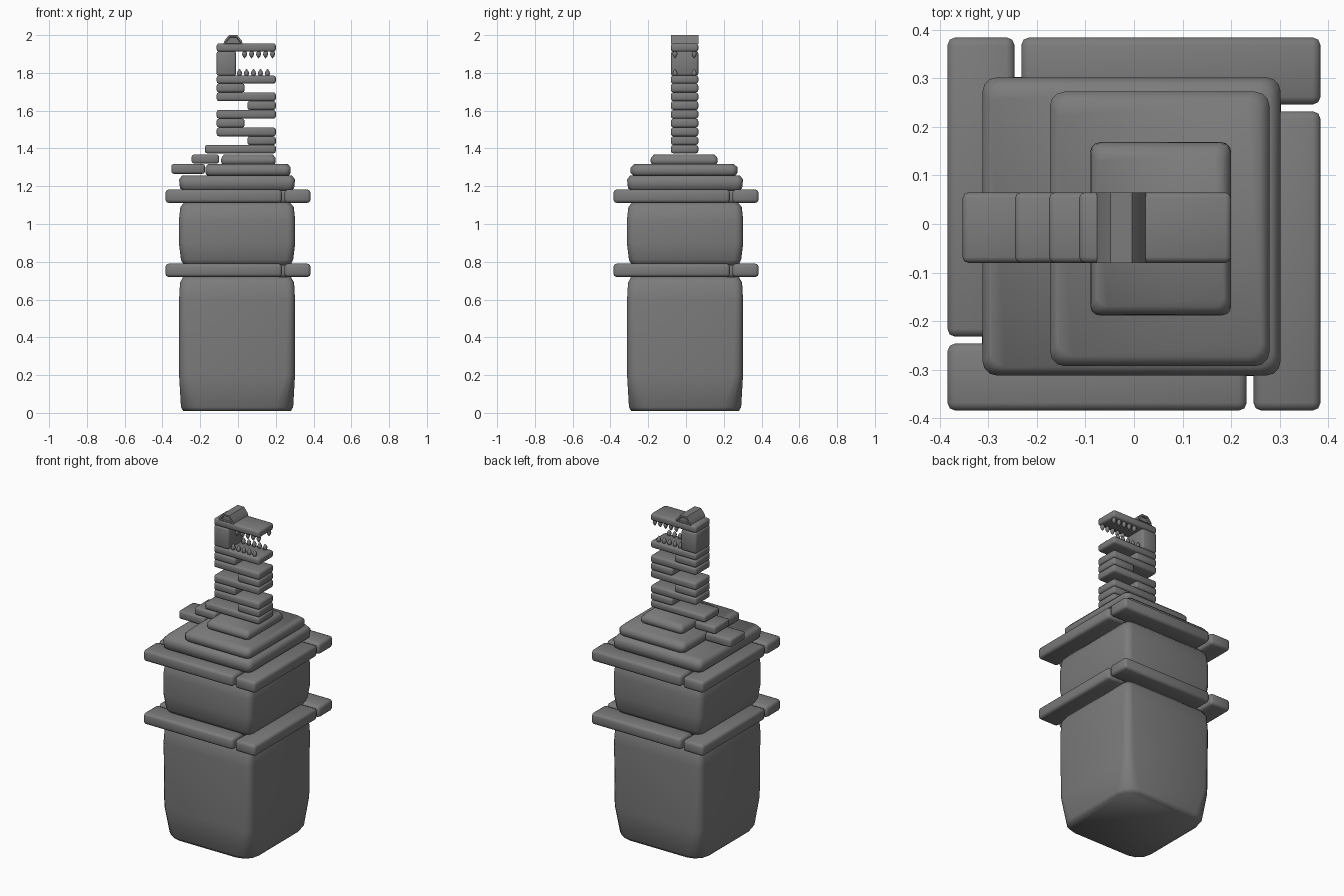
import bpy
import bmesh
from math import cos, sin, pi, radians

if "Cube" in bpy.data.objects:
    bpy.data.objects.remove(bpy.data.objects["Cube"])

grey = bpy.data.materials.new("stone_grey")
grey.use_nodes = True
colour = (0.2, 0.2, 0.2, 1)
grey.diffuse_color = colour
grey.node_tree.nodes["Principled BSDF"].inputs["Base Color"].default_value = colour

Y0, Y1 = -0.08, 0.065  # shared width of neck, head and tail


def finish(name, bm, angle=60):
    bmesh.ops.recalc_face_normals(bm, faces=bm.faces)
    mesh = bpy.data.meshes.new(name)
    bm.to_mesh(mesh)
    bm.free()
    mesh.materials.append(grey)
    obj = bpy.data.objects.new(name, mesh)
    bpy.context.collection.objects.link(obj)
    bpy.ops.object.select_all(action="DESELECT")
    obj.select_set(True)
    bpy.context.view_layer.objects.active = obj
    bpy.ops.object.shade_smooth_by_angle(angle=radians(angle))
    return obj


def slab(name, x0, x1, y0, y1, z0, z1, bevel=0.012):
    """Soft-edged block between two corners."""
    bm = bmesh.new()
    bmesh.ops.create_cube(bm, size=1)
    for v in bm.verts:
        v.co = (x1 if v.co.x > 0 else x0, y1 if v.co.y > 0 else y0, z1 if v.co.z > 0 else z0)
    bmesh.ops.bevel(bm, geom=bm.edges[:], offset=bevel, segments=2, profile=0.5, affect="EDGES")
    return finish(name, bm)


def loft(name, rings, cx, cy, ratio=1.0):
    """Rounded-square rings (height, half width, corner radius) skinned into a solid."""
    bm = bmesh.new()
    loops = []
    for z, half, rad in rings:
        loop = []
        for q in range(4):
            a = q * pi / 2 + pi / 4
            for step in (-1, -0.33, 0.33, 1):
                t = a + step * pi / 4
                sx, sy = (1 if cos(a) > 0 else -1), (1 if sin(a) > 0 else -1)
                x = sx * (half - rad) + rad * cos(t)
                y = sy * (half * ratio - rad) + rad * sin(t)
                loop.append(bm.verts.new((cx + x, cy + y, z)))
        loops.append(loop)
    for low, high in zip(loops, loops[1:]):
        for i in range(len(low)):
            j = (i + 1) % len(low)
            bm.faces.new((low[i], low[j], high[j], high[i]))
    bm.faces.new(loops[0])
    bm.faces.new(loops[-1])
    return finish(name, bm)


# Tower blocks
loft("lower_body", [(0.01, 0.285, 0.09), (0.03, 0.297, 0.09), (0.2, 0.307, 0.05),
                    (0.6, 0.307, 0.04), (0.69, 0.302, 0.04), (0.72, 0.285, 0.04)], -0.005, -0.005)
loft("upper_body", [(0.78, 0.28, 0.04), (0.81, 0.297, 0.04), (0.9, 0.308, 0.04),
                    (1.02, 0.308, 0.04), (1.09, 0.3, 0.04), (1.115, 0.28, 0.04)], -0.005, -0.005)
loft("roof_base", [(1.175, 0.285, 0.03), (1.19, 0.302, 0.03), (1.235, 0.307, 0.03),
                   (1.258, 0.29, 0.03)], -0.005, -0.005)
loft("roof_middle", [(1.255, 0.215, 0.03), (1.27, 0.226, 0.03), (1.3, 0.226, 0.03),
                     (1.318, 0.21, 0.03)], 0.053, -0.01, 1.25)
loft("roof_top", [(1.315, 0.138, 0.02), (1.33, 0.145, 0.02), (1.35, 0.143, 0.02),
                  (1.368, 0.13, 0.02)], 0.055, -0.01, 1.23)

# Two pinwheel ledges, four beams each
for label, z in (("lower", 0.72), ("upper", 1.112)):
    for side, (x0, x1, y0, y1) in {"front": (-0.384, 0.232, -0.384, -0.246),
                                   "left": (0.246, 0.384, -0.384, 0.232),
                                   "back": (-0.232, 0.384, 0.246, 0.384),
                                   "right": (-0.384, -0.246, -0.232, 0.384)}.items():
        slab(f"{label}_ledge_{side}", x0, x1, y0, y1, z, z + 0.07, 0.016)

# Tail steps
slab("tail_end", -0.353, -0.175, Y0, Y1, 1.266, 1.318)
slab("tail_step", -0.245, -0.1, Y0, Y1, 1.32, 1.368)
slab("neck_base", -0.175, 0.2, Y0, Y1, 1.374, 1.418)

# Zigzag neck: full plates joined alternately at the front and the rear
FULL, FRONT, REAR = (-0.113, 0.2), (0.05, 0.2), (-0.113, 0.035)
z = 1.418
for i, (x0, x1) in enumerate((FRONT, FULL, REAR, FULL, FRONT, FULL, REAR)):
    slab(f"neck_plate_{i + 1}", x0, x1, Y0, Y1, z, z + 0.0465)
    z += 0.0465

# Head
slab("lower_jaw", *FULL, Y0, Y1, 1.743, 1.786)
slab("head_back", -0.113, -0.01, Y0, Y1, 1.784, 1.915)
slab("upper_jaw", *FULL, Y0, Y1, 1.912, 1.956)

# Brow with a recessed eye at each end
bm = bmesh.new()
ends = []
for y in (Y0, Y1):
    ends.append([bm.verts.new((x, y, h)) for x, h in
                 ((-0.077, 1.952), (0.025, 1.952), (0.02, 1.97), (-0.004, 2.0), (-0.048, 2.0), (-0.072, 1.97))])
for i in range(6):
    j = (i + 1) % 6
    bm.faces.new((ends[0][i], ends[0][j], ends[1][j], ends[1][i]))
caps = [bm.faces.new(e) for e in ends]
bmesh.ops.recalc_face_normals(bm, faces=bm.faces)
bmesh.ops.inset_individual(bm, faces=caps, thickness=0.011, depth=0)
bmesh.ops.inset_individual(bm, faces=caps, thickness=0.002, depth=-0.012)
finish("brow_and_eyes", bm, 35)


def tooth_row(name, x_start, z_root, direction):
    """Bulbous pointed teeth along both edges of a jaw."""
    bm = bmesh.new()
    for y in (Y0 + 0.022, Y1 - 0.022):
        for k in range(5):
            x = x_start + k * 0.037
            rings = [[bm.verts.new((x + r * cos(a * pi / 4), y + r * sin(a * pi / 4), z_root + direction * h))
                      for a in range(8)] for h, r in ((-0.004, 0.008), (0.006, 0.012), (0.015, 0.013), (0.026, 0.008))]
            tip = bm.verts.new((x, y, z_root + direction * 0.036))
            for i in range(8):
                j = (i + 1) % 8
                for low, high in zip(rings, rings[1:]):
                    bm.faces.new((low[i], low[j], high[j], high[i]))
                bm.faces.new((rings[-1][i], rings[-1][j], tip))
            bm.faces.new(rings[0])
    finish(name, bm)


tooth_row("upper_teeth", 0.035, 1.912, -1)
tooth_row("lower_teeth", 0.008, 1.786, 1)
